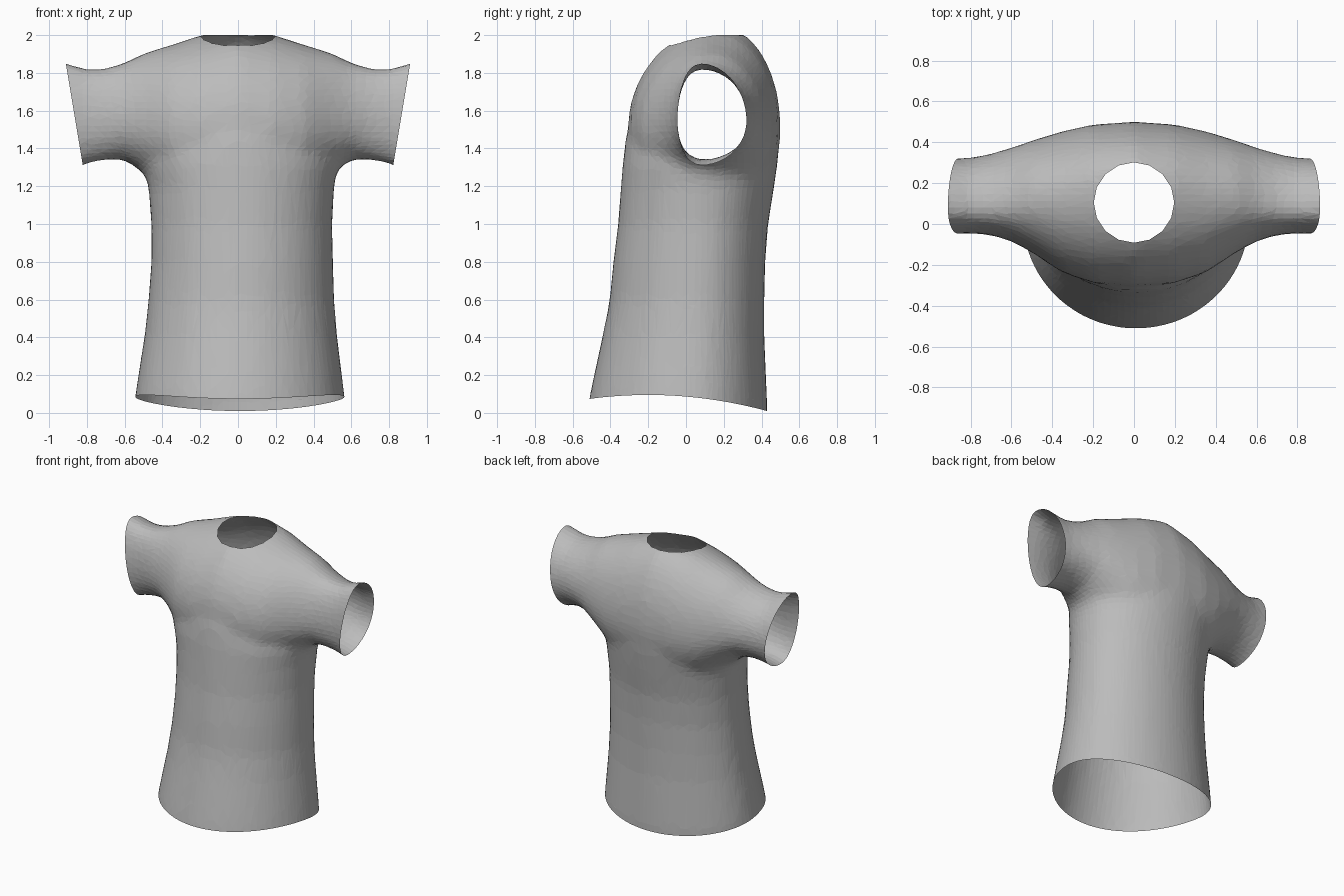
import bpy, bmesh
from math import sin, cos, pi
from mathutils import Vector

if "Cube" in bpy.data.objects:
    bpy.data.objects.remove(bpy.data.objects["Cube"], do_unlink=True)

cloth = bpy.data.materials.new("grey_cloth")
cloth.use_nodes = True
GREY = (0.5, 0.5, 0.5, 1)
cloth.diffuse_color = GREY
cloth.node_tree.nodes["Principled BSDF"].inputs["Base Color"].default_value = GREY

SIDES = 48


def loft(bm, rings):
    """Skin closed rings of points and cap both ends."""
    loops = [[bm.verts.new(p) for p in ring] for ring in rings]
    for a, b in zip(loops, loops[1:]):
        for i in range(SIDES):
            j = (i + 1) % SIDES
            bm.faces.new((a[i], a[j], b[j], b[i]))
    bm.faces.new(loops[0])
    bm.faces.new(loops[-1])


def oval(cu, cv, u0, u1, v0, v1):
    """Oval around (cu, cv) with a different reach on each side."""
    pts = []
    for i in range(SIDES):
        c, s = cos(2 * pi * i / SIDES), sin(2 * pi * i / SIDES)
        pts.append((cu + c * (u1 - cu if c > 0 else cu - u0),
                    cv + s * (v1 - cv if s > 0 else cv - v0)))
    return pts


def evaluated(obj):
    """Replace the object's mesh by its modified version."""
    deps = bpy.context.evaluated_depsgraph_get()
    mesh = bpy.data.meshes.new_from_object(obj.evaluated_get(deps))
    obj.modifiers.clear()
    obj.data = mesh


bm = bmesh.new()

# Torso: height, left and right reach, front and back reach
torso = [(-0.25, -0.57, 0.59, -0.55, 0.43), (0.05, -0.54, 0.56, -0.505, 0.43),
         (0.4, -0.495, 0.525, -0.44, 0.415), (0.6, -0.475, 0.51, -0.405, 0.415),
         (0.8, -0.46, 0.505, -0.385, 0.42), (1.0, -0.46, 0.5, -0.36, 0.435),
         (1.2, -0.475, 0.51, -0.345, 0.468), (1.32, -0.51, 0.53, -0.335, 0.485),
         (1.45, -0.48, 0.48, -0.32, 0.497), (1.6, -0.4, 0.4, -0.27, 0.48)]
loft(bm, [[(x, y, z) for x, y in oval((l + r) / 2, 0.03 + 0.05 * z, l, r, f, b)]
          for z, l, r, f, b in torso])

# Shoulders and sleeves: x, middle height, top, bottom, ridge y, front, back
yoke = [(0, 1.5, 2.05, 1.1, 0.19, -0.31, 0.503), (0.2, 1.5, 2.0, 1.1, 0.18, -0.29, 0.488),
        (0.35, 1.5, 1.95, 1.15, 0.15, -0.24, 0.455), (0.5, 1.53, 1.905, 1.27, 0.13, -0.14, 0.41),
        (0.6, 1.55, 1.855, 1.34, 0.1, -0.085, 0.375), (0.7, 1.56, 1.825, 1.34, 0.08, -0.055, 0.345),
        (0.8, 1.55, 1.82, 1.32, 0.07, -0.045, 0.325), (0.9, 1.55, 1.85, 1.27, 0.07, -0.05, 0.32),
        (1.05, 1.55, 1.9, 1.2, 0.07, -0.05, 0.32)]
both = [(-s[0],) + s[1:] for s in yoke[:0:-1]] + yoke
loft(bm, [[(x, y, z) for y, z in oval(ridge, mid, f, b, low, top)]
          for x, mid, top, low, ridge, f, b in both])

bmesh.ops.recalc_face_normals(bm, faces=bm.faces)
mesh = bpy.data.meshes.new("shirt")
bm.to_mesh(mesh)
bm.free()
shirt = bpy.data.objects.new("shirt", mesh)
bpy.context.collection.objects.link(shirt)

# Merge into one skin, soften the armpits, reduce to loose triangles
skin = shirt.modifiers.new("skin", "REMESH")
skin.mode = "VOXEL"
skin.voxel_size = 0.032
soft = shirt.modifiers.new("soften", "SMOOTH")
soft.factor = 0.5
soft.iterations = 8
facets = shirt.modifiers.new("facets", "DECIMATE")
facets.ratio = 0.3
evaluated(shirt)

# Neck hole cutter
NECK = Vector((0, 0.105))
bm = bmesh.new()
bmesh.ops.create_cone(bm, cap_ends=True, segments=16, radius1=0.197, radius2=0.197, depth=0.6)
bmesh.ops.translate(bm, verts=bm.verts, vec=(NECK.x, NECK.y, 2.0))
mesh = bpy.data.meshes.new("neck_cutter")
bm.to_mesh(mesh)
bm.free()
cutter = bpy.data.objects.new("neck_cutter", mesh)
cutter.hide_render = True
bpy.context.collection.objects.link(cutter)
hole = shirt.modifiers.new("neck_hole", "BOOLEAN")
hole.object = cutter
hole.operation = "DIFFERENCE"
evaluated(shirt)
bpy.data.objects.remove(cutter, do_unlink=True)

bm = bmesh.new()
bm.from_mesh(shirt.data)

# Drop the walls and floor of the neck hole
pit = []
for f in bm.faces:
    c = f.calc_center_median()
    if (c.xy - NECK).length < 0.2 and c.z > 1.65 and (abs(f.normal.z) < 0.02 or c.z < 1.75):
        pit.append(f)
bmesh.ops.delete(bm, geom=pit, context="FACES")

# Open the hem and the slanted cuffs
cuts = [((0, 0, 0), (0, 0, -1)), ((0.91, 0, 1.84), (0.54, 0, -0.09)),
        ((-0.91, 0, 1.84), (-0.54, 0, -0.09))]
for point, normal in cuts:
    bmesh.ops.bisect_plane(bm, geom=bm.verts[:] + bm.edges[:] + bm.faces[:], dist=0.0001,
                           plane_co=point, plane_no=normal, clear_outer=True)

# Arch the hem: lowest at the back, highest ahead of the side seams
for v in bm.verts:
    if v.co.z < 0.5:
        arch = 0.095 - 0.215 * (v.co.y + 0.2) ** 2
        v.co.z += arch * (1 - v.co.z / 0.5)
    elif (v.co.xy - NECK).length < 0.25 and v.co.z > 1.8:
        v.co.z = min(v.co.z, 2.0)

bmesh.ops.triangulate(bm, faces=bm.faces)
for f in bm.faces:
    f.smooth = False
    f.material_index = 0
bm.to_mesh(shirt.data)
bm.free()
shirt.data.materials.clear()
shirt.data.materials.append(cloth)
